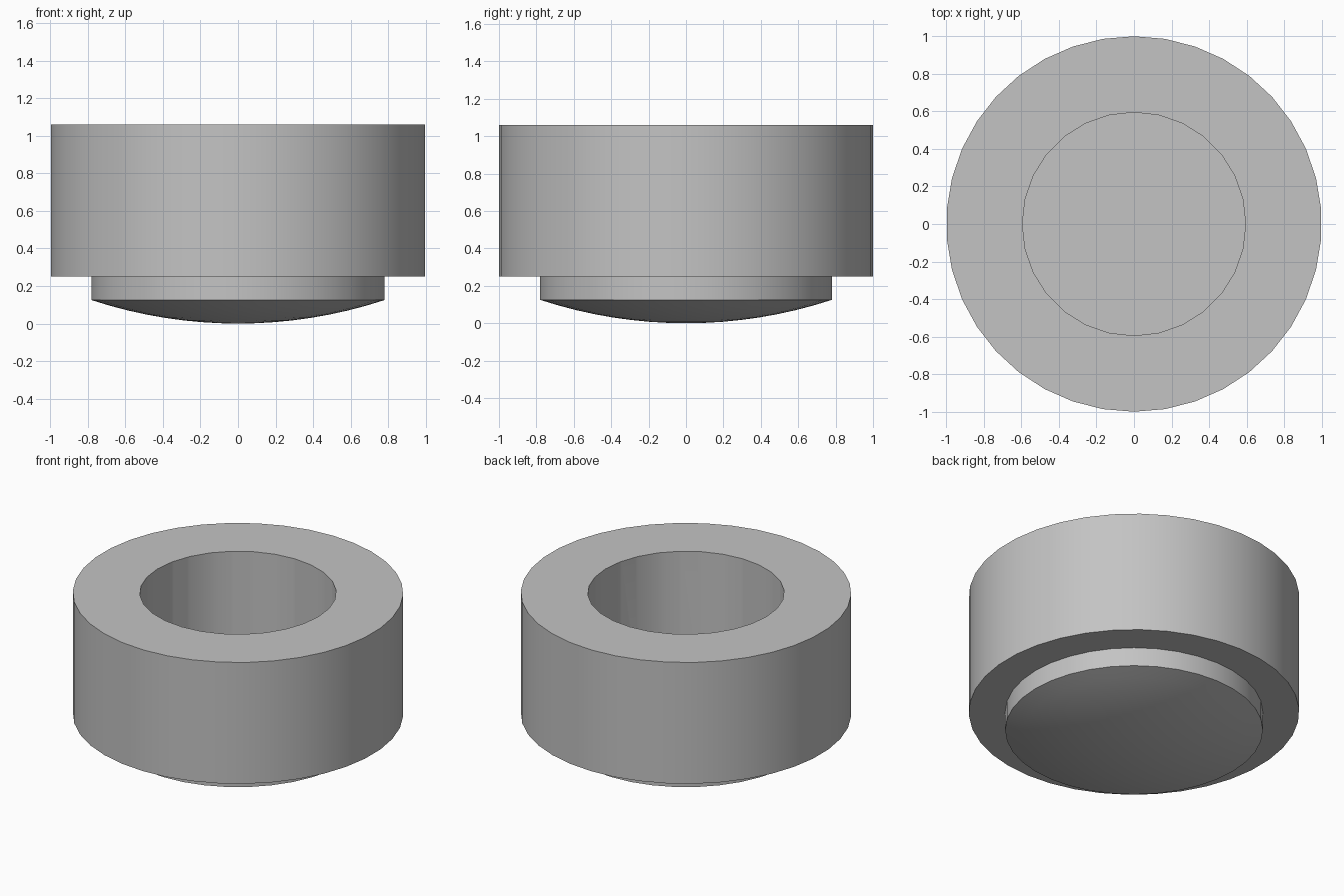
import bpy, bmesh, math

cube = bpy.data.objects.get("Cube")
if cube:
    bpy.data.objects.remove(cube, do_unlink=True)

grey = bpy.data.materials.new("plain grey")
grey.use_nodes = True
colour = (0.55, 0.55, 0.55, 1)
grey.diffuse_color = colour
grey.node_tree.nodes["Principled BSDF"].inputs["Base Color"].default_value = colour


def lathe(name, profile, sides):
    """Turn a (radius, height) profile about z, starting on the y axis."""
    bm = bmesh.new()
    verts = [bm.verts.new((0, r, z)) for r, z in profile]
    edges = [bm.edges.new(pair) for pair in zip(verts, verts[1:])]
    bmesh.ops.spin(bm, geom=verts + edges, cent=(0, 0, 0), axis=(0, 0, 1),
                   angle=math.tau, steps=sides, use_duplicate=False)
    bmesh.ops.remove_doubles(bm, verts=bm.verts[:], dist=0.0005)
    bmesh.ops.recalc_face_normals(bm, faces=bm.faces[:])
    mesh = bpy.data.meshes.new(name)
    bm.to_mesh(mesh)
    bm.free()
    mesh.materials.append(grey)
    obj = bpy.data.objects.new(name, mesh)
    bpy.context.collection.objects.link(obj)
    return obj


def smooth(obj):
    bpy.ops.object.select_all(action="DESELECT")
    obj.select_set(True)
    bpy.context.view_layer.objects.active = obj
    bpy.ops.object.shade_smooth_by_angle(angle=math.radians(30))


# Thick outer ring with a straight bore
base, top = 0.25, 1.06
ring = lathe("ring", [(0, base), (1, base), (1, top), (0, top)], 38)
bore = lathe("bore_cutter", [(0, 0.1), (0.595, 0.1), (0.595, 1.2), (0, 1.2)], 28)
cut = ring.modifiers.new("bore", "BOOLEAN")
cut.operation = "DIFFERENCE"
cut.solver = "EXACT"
cut.object = bore
bpy.context.view_layer.objects.active = ring
bpy.ops.object.modifier_apply(modifier=cut.name)
bpy.data.objects.remove(bore, do_unlink=True)
smooth(ring)

# Flat-topped disc closing the bore, with a shallow spherical underside
radius, rim, steps = 0.78, 0.125, 8
sphere = (radius ** 2 + rim ** 2) / (2 * rim)
dome = []
for i in range(steps + 1):
    r = radius * i / steps
    dome.append((r, sphere - math.sqrt(sphere ** 2 - r ** 2)))
smooth(lathe("domed_disc", dome + [(radius, base), (0, base)], 36))
